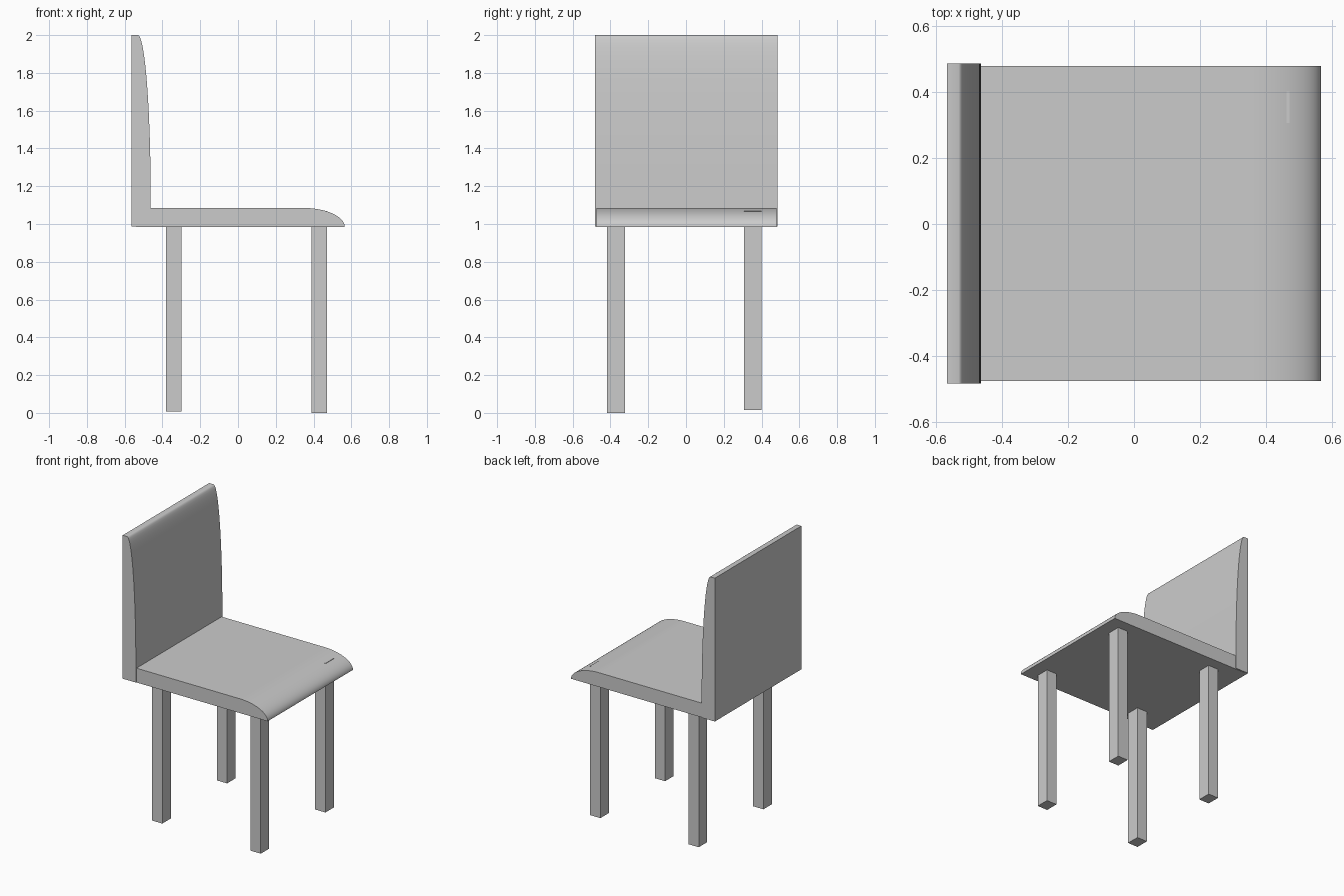
import bpy, bmesh
from math import sin, cos, pi, radians

if "Cube" in bpy.data.objects:
    bpy.data.objects.remove(bpy.data.objects["Cube"])


def extrude_profile(name, profile, y0, y1):
    """Solid made from an x/z outline stretched from y0 to y1."""
    bm = bmesh.new()
    face = bm.faces.new([bm.verts.new((x, y0, z)) for x, z in profile])
    ext = bmesh.ops.extrude_face_region(bm, geom=[face], use_keep_orig=True)
    verts = [g for g in ext["geom"] if isinstance(g, bmesh.types.BMVert)]
    bmesh.ops.translate(bm, verts=verts, vec=(0, y1 - y0, 0))
    bmesh.ops.recalc_face_normals(bm, faces=bm.faces)
    mesh = bpy.data.meshes.new(name)
    bm.to_mesh(mesh)
    bm.free()
    obj = bpy.data.objects.new(name, mesh)
    bpy.context.collection.objects.link(obj)
    bpy.ops.object.select_all(action='DESELECT')
    obj.select_set(True)
    bpy.context.view_layer.objects.active = obj
    bpy.ops.object.shade_smooth_by_angle(angle=radians(30))
    return obj


def quarter_ellipse(cx, cz, rx, rz, steps=20):
    """Points from the top of the ellipse round to its right side."""
    angles = [pi / 2 * i / steps for i in range(steps + 1)]
    return [(cx + rx * sin(a), cz + rz * cos(a)) for a in angles]


# Seat slab with a rounded leading edge
seat = [(-0.54, 0.984), (-0.54, 1.085)] + quarter_ellipse(0.345, 0.984, 0.22, 0.101)
extrude_profile("seat", seat, -0.475, 0.478)

# Backrest: flat behind, swelling gently towards the seat
back = [(-0.565, 0.986), (-0.565, 2.0)] + quarter_ellipse(-0.53, 1.12, 0.068, 0.88)
back.append((-0.462, 0.986))
extrude_profile("backrest", back, -0.482, 0.485)

# Four square legs, slightly uneven in height, running up into the seat
LEG_W, LEG_D, LEG_H = 0.08, 0.094, 1.055
legs = {
    "near_front_leg": (0.39, -0.417, 0.0),
    "near_back_leg": (-0.38, -0.417, 0.007),
    "far_front_leg": (0.39, 0.306, 0.015),
    "far_back_leg": (-0.38, 0.306, 0.015),
}
for name, (x, y, z) in legs.items():
    outline = [(x, z), (x, z + LEG_H), (x + LEG_W, z + LEG_H), (x + LEG_W, z)]
    extrude_profile(name, outline, y, y + LEG_D)
